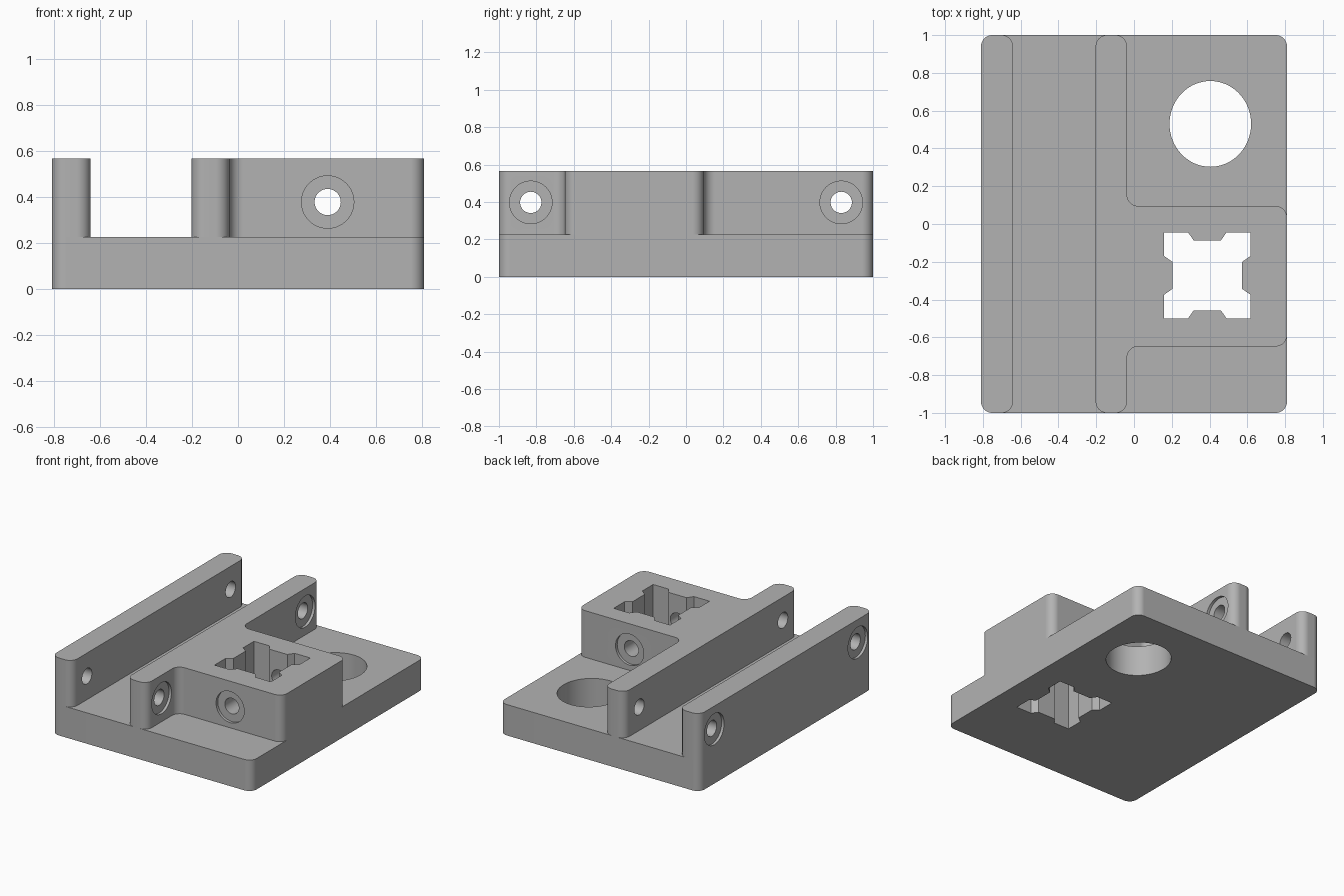
import bpy, bmesh, math
from mathutils import Vector, Matrix

cube = bpy.data.objects.get("Cube")
if cube:
    bpy.data.objects.remove(cube, do_unlink=True)

GREY = (0.45, 0.45, 0.45, 1)
grey = bpy.data.materials.new("plain grey")
grey.use_nodes = True
grey.diffuse_color = GREY
grey.node_tree.nodes["Principled BSDF"].inputs["Base Color"].default_value = GREY

BASE_TOP, TOP = 0.226, 0.567
HOLE_R, RECESS_R, RECESS_DEPTH = 0.057, 0.114, 0.02
SIDE_Z, FRONT_Z = 0.398, 0.378


def fillet(points, r=0.06, steps=10):
    """Round every right-angled corner of an outline, inner or outer."""
    pts = [Vector(p) for p in points]
    out = []
    for i, p in enumerate(pts):
        u = (pts[i - 1] - p).normalized()
        v = (pts[(i + 1) % len(pts)] - p).normalized()
        for k in range(steps + 1):
            t = k / steps * math.pi / 2
            out.append(p + r * (u * (1 - math.sin(t)) + v * (1 - math.cos(t))))
    return out


def rect(x0, x1, y0, y1):
    return [(x0, y0), (x1, y0), (x1, y1), (x0, y1)]


def prism(name, outline, z0, z1):
    """Extrude a flat outline between two heights."""
    bm = bmesh.new()
    face = bm.faces.new([bm.verts.new((p[0], p[1], z0)) for p in outline])
    ext = bmesh.ops.extrude_face_region(bm, geom=[face])["geom"]
    bmesh.ops.translate(bm, vec=(0, 0, z1 - z0),
                        verts=[e for e in ext if isinstance(e, bmesh.types.BMVert)])
    bmesh.ops.recalc_face_normals(bm, faces=bm.faces)
    mesh = bpy.data.meshes.new(name)
    bm.to_mesh(mesh)
    bm.free()
    mesh.materials.append(grey)
    obj = bpy.data.objects.new(name, mesh)
    bpy.context.collection.objects.link(obj)
    return obj


def drill(name, start, axis, r, length):
    """Round cutter running from start along the X or Y axis."""
    circle = [(r * math.cos(a * math.tau / 40), r * math.sin(a * math.tau / 40))
              for a in range(40)]
    obj = prism(name, circle, 0, length)
    turn = Vector((0, 0, 1)).rotation_difference(Vector(axis)).to_matrix().to_4x4()
    obj.data.transform(Matrix.Translation(start) @ turn)
    return obj


def select(obj):
    bpy.ops.object.select_all(action='DESELECT')
    obj.select_set(True)
    bpy.context.view_layer.objects.active = obj


def cut(obj, cutter):
    cutter.hide_render = True
    select(obj)
    mod = obj.modifiers.new("cut", 'BOOLEAN')
    mod.operation, mod.solver, mod.object = 'DIFFERENCE', 'EXACT', cutter
    bpy.ops.object.modifier_apply(modifier=mod.name)
    bpy.data.objects.remove(cutter, do_unlink=True)


# Main parts
base = prism("base_plate", fillet(rect(-0.81, 0.81, -1, 1)), 0, BASE_TOP)
rail = prism("outer_rail", fillet(rect(-0.81, -0.641, -1, 1)), BASE_TOP, TOP)
block = prism("inner_rail_and_block", fillet([
    (-0.203, -1), (-0.037, -1), (-0.037, -0.648), (0.81, -0.648),
    (0.81, 0.095), (-0.037, 0.095), (-0.037, 1), (-0.203, 1)]), BASE_TOP, TOP)

# Large round opening in the plate
cut(base, prism("round_cutter", [
    (0.404 + 0.216 * math.cos(a * math.tau / 64), 0.53 + 0.227 * math.sin(a * math.tau / 64))
    for a in range(64)], -0.1, 0.4))

# Square socket with a tapered key on each side, through block and plate
HALF, KEY = 0.228, 0.185
side = [(-HALF, -HALF), (-0.102, -HALF), (-0.072, -KEY), (0.072, -KEY), (0.102, -HALF)]
socket = []
for q in range(4):
    spin = Matrix.Rotation(q * math.pi / 2, 2)
    socket += [Vector((0.388, -0.272)) + spin @ Vector(p) for p in side]
for part in (base, block):
    cut(part, prism("socket_cutter", socket, -0.1, 0.8))

# Cross holes through the rails, with a shallow recess on one face of each
for y in (-0.83, 0.83):
    for part, start, face, direction in (
            (rail, -0.9, -0.81, 1), (block, -0.3, -0.037, -1)):
        cut(part, drill("hole_cutter", (start, y, SIDE_Z), (1, 0, 0), HOLE_R, 0.4))
        cut(part, drill("recess_cutter", (face - direction * 0.05, y, SIDE_Z),
                        (direction, 0, 0), RECESS_R, 0.05 + RECESS_DEPTH))

# Hole through the block from front to back, recessed at both ends
cut(block, drill("hole_cutter", (0.39, -0.8, FRONT_Z), (0, 1, 0), HOLE_R, 1.1))
for face, direction in ((-0.648, 1), (0.095, -1)):
    cut(block, drill("recess_cutter", (0.39, face - direction * 0.05, FRONT_Z),
                     (0, direction, 0), RECESS_R, 0.05 + RECESS_DEPTH))

# Smooth rounded corners while keeping the flats flat
for part in (base, rail, block):
    select(part)
    bpy.ops.object.shade_smooth_by_angle(angle=math.radians(30))
    flat = part.modifiers.new("flat_faces", 'WEIGHTED_NORMAL')
    flat.keep_sharp = True
